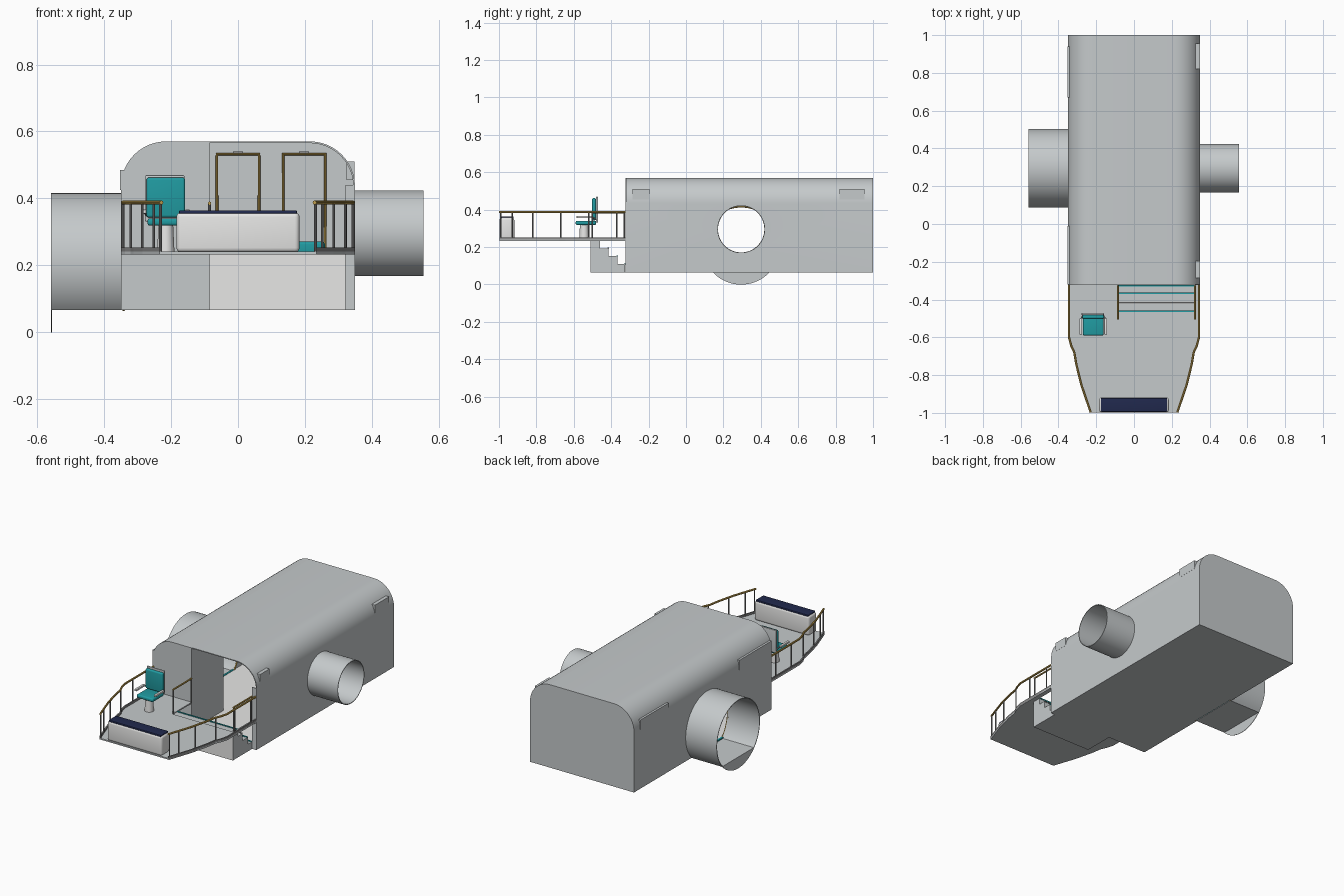
import bpy, bmesh, math
from mathutils import Vector, Matrix

if "Cube" in bpy.data.objects:
    bpy.data.objects.remove(bpy.data.objects["Cube"])

def mat(name, r, g, b):
    m = bpy.data.materials.new(name)
    m.diffuse_color = (r, g, b, 1)
    m.use_nodes = True
    m.node_tree.nodes["Principled BSDF"].inputs["Base Color"].default_value = m.diffuse_color
    return m

GREY = mat("hull grey", .56, .59, .60)
WHITE = mat("white", .85, .85, .84)
TEAL = mat("teal", .015, .33, .36)
NAVY = mat("navy", .015, .022, .075)
GOLD = mat("gold", .55, .36, .08)
STEEL = mat("steel grey", .25, .25, .25)

def finish(name, bm, m):
    bmesh.ops.recalc_face_normals(bm, faces=bm.faces)
    me = bpy.data.meshes.new(name)
    bm.to_mesh(me)
    bm.free()
    ob = bpy.data.objects.new(name, me)
    bpy.context.collection.objects.link(ob)
    me.materials.append(m)
    return ob

def select(ob):
    bpy.ops.object.select_all(action='DESELECT')
    ob.select_set(True)
    bpy.context.view_layer.objects.active = ob

def smooth(ob, deg=35):
    select(ob)
    bpy.ops.object.shade_smooth_by_angle(angle=math.radians(deg))
    return ob

def box(name, x, y, z, m, bevel=0):
    bm = bmesh.new()
    bmesh.ops.create_cube(bm, size=1)
    for v in bm.verts:
        v.co = [(a + b) / 2 + c * (b - a) for (a, b), c in zip((x, y, z), v.co)]
    if bevel:
        bmesh.ops.bevel(bm, geom=bm.edges[:], offset=bevel, segments=4, profile=.5, affect='EDGES')
    ob = finish(name, bm, m)
    return smooth(ob, 50) if bevel else ob

def extrude(name, pts, axis, lo, hi, m):
    """Extrude a 2D outline along an axis: 0 = x (y,z), 1 = y (x,z), 2 = z (x,y)."""
    bm = bmesh.new()
    def co(p, d):
        c = list(p)
        c.insert(axis, d)
        return c
    f = bm.faces.new([bm.verts.new(co(p, lo)) for p in pts])
    r = bmesh.ops.extrude_face_region(bm, geom=[f])
    for v in r["geom"]:
        if isinstance(v, bmesh.types.BMVert):
            v.co[axis] = hi
    return finish(name, bm, m)

def rod(name, pts, r, m, sides=2):
    cu = bpy.data.curves.new(name, 'CURVE')
    cu.dimensions = '3D'
    cu.bevel_depth, cu.bevel_resolution, cu.use_fill_caps = r, sides, True
    sp = cu.splines.new('POLY')
    sp.points.add(len(pts) - 1)
    for p, c in zip(sp.points, pts):
        p.co = (*c, 1)
    cu.materials.append(m)
    ob = bpy.data.objects.new(name, cu)
    bpy.context.collection.objects.link(ob)
    select(ob)
    bpy.ops.object.convert(target='MESH')
    return smooth(ob)

def circle(cy, cz, r, n=64, a0=0, a1=2 * math.pi, ends=0):
    return [(cy + r * math.cos(a0 + (a1 - a0) * i / n), cz + r * math.sin(a0 + (a1 - a0) * i / n))
            for i in range(n + ends)]

def cut(ob, cutter):
    md = ob.modifiers.new("cut", 'BOOLEAN')
    md.object, md.operation, md.solver = cutter, 'DIFFERENCE', 'EXACT'
    select(ob)
    bpy.ops.object.modifier_apply(modifier="cut")
    bpy.data.objects.remove(cutter)

# ---- cabin hull: hollow shell, open at the front, with two round doorways
def arch(t, xmax=None):
    w, top, r = .35 - t, .57 - t, .135 - t
    right = circle(w - r, top - r, r, 12, 0, math.pi / 2, 1)
    left = [(-x, z) for x, z in reversed(right)]
    if xmax is not None:
        right = [(xmax, .065), (xmax, top)]
    else:
        right = [(w, .065 + t)] + right
    return right + left + [(-w, .065 + t)]

CY = .295
LZ, LR, RZ, RR = .207, .208, .295, .128
hull = extrude("cabin_hull", arch(0), 1, -.32, 1, GREY)
cut(hull, extrude("hollow", arch(.005), 1, -.4, .995, GREY))
cut(hull, extrude("left_hole", circle(CY, LZ, LR - .004), 0, -.38, -.34, GREY))
cut(hull, extrude("right_hole", circle(CY, RZ, RR - .004), 0, .34, .38, GREY))
smooth(hull)
box("cabin_floor", (-.344, .344), (-.319, .994), (.07, .073), WHITE)
extrude("front_panel", arch(0, -.085), 1, -.324, -.319, GREY)
box("front_jamb", (.322, .35), (-.324, -.319), (.065, .44), GREY)
box("cabin_partition", (-.09, -.085), (-.32, -.02), (.07, .566), GREY)

# ---- docking tubes on both sides
def tube(name, cz, r, x0, x1, a0, a1, closed):
    n = 64
    outer = circle(CY, cz, r, n, a0, a1, 1)
    inner = circle(CY, cz, r - .004, n, a0, a1, 1)
    bm = bmesh.new()
    rows = [[bm.verts.new((x, *p)) for p in ring]
            for ring, x in ((outer, x0), (outer, x1), (inner, x1), (inner, x0))]
    for k in range(4):
        a, b = rows[k], rows[(k + 1) % 4]
        for i in range(n):
            bm.faces.new((a[i], a[i + 1], b[i + 1], b[i]))
    if closed:
        bmesh.ops.remove_doubles(bm, verts=bm.verts, dist=1e-5)
    return smooth(finish(name, bm, GREY))

tube("right_tube", RZ, RR, .347, .555, 0, 2 * math.pi, True)
s = math.asin((LZ - .065) / LR)
tube("left_tube", LZ, LR, -.559, -.347, -s, math.pi + s, False)
half = LR * math.cos(s)
box("left_tube_floor", (-.559, -.345), (CY - half, CY + half), (.065, .068), GREY)
extrude("left_tube_sill", circle(CY, LZ, LR, 20, math.pi + s, 2 * math.pi - s, 1),
        0, -.559, -.556, GREY)
box("left_threshold", (-.352, -.34), (CY - half, CY + half), (.068, .075), TEAL)
rod("left_door_ring", [(-.342, *p) for p in circle(CY, LZ, LR, 48, -s, math.pi + s, 1)], .004, GOLD)
rod("right_door_ring", [(.342, *p) for p in circle(CY, RZ, RR, 48, ends=1)], .004, GOLD)

# ---- raised plates along the shoulders of the hull
for i, (a, b) in enumerate([(-.285, -.195), (.82, .955)]):
    box(f"right_vent_{i}", (.325, .349), (a, b), (.455, .51), GREY)
for i, (a, b) in enumerate([(-.32, -.01), (.67, .94)]):
    box(f"left_vent_{i}", (-.353, -.335), (a, b), (.425, .485), GREY)

# ---- cabin interior: framed doors and a bench
for i, x in enumerate((0, .198)):
    w = .063
    rod(f"door_frame_{i}", [(x - w, .985, .073), (x - w, .985, .532), (x + w, .985, .532),
                            (x + w, .985, .073)], .005, GOLD)
    box(f"door_lamp_{i}", (x - .015, x + .015), (.975, .99), (.534, .54), STEEL)
box("bench_base", (.14, .26), (.5, .8), (.073, .23), WHITE)
box("bench_cushion", (.13, .26), (.49, .81), (.23, .27), TEAL, .008)

# ---- foredeck with a notch for the stairwell
side = [(.35, -.32), (.35, -.6), (.338, -.645), (.322, -.68), (.312, -.74), (.285, -.85), (.235, -.998)]
notch = [(-.085, -.32), (-.085, -.51), (.322, -.51), (.322, -.32)]
extrude("foredeck", notch + side + [(-x, y) for x, y in reversed(side)], 2, .232, .24, GREY)

# ---- stairs down into the cabin
steps = [(-.32, .065), (-.51, .065), (-.51, .235)]
ys = [-.46, -.415, -.365, -.325]
for i, y in enumerate(ys):
    steps += [(y, .235 - .042 * i), (y, .193 - .042 * i)]
steps += [(-.32, .067)]
stairs = extrude("stairwell", steps, 0, -.085, .322, WHITE)
stairs.data.materials.append(GREY)
for p in stairs.data.polygons:
    if p.normal.y > -.5:
        p.material_index = 1
for i, y in enumerate(ys):
    z = .235 - .042 * i
    box(f"step_edge_{i}", (-.084, .321), (y - .006, y + .002), (z - .003, z + .004),
        STEEL if i == 1 else TEAL)
for n, x in (("left", -.085), ("right", .322)):
    rod(f"{n}_stair_rail", [(x, -.505, .385), (x, -.325, .385)], .005, GOLD)
    for k, y in enumerate((-.5, -.33)):
        rod(f"{n}_stair_post_{k}", [(x, y, .235), (x, y, .385)], .004, STEEL)

# ---- side railings and kerbs, mirrored
for n, sx in (("left", -1), ("right", 1)):
    path = [(sx * (x - .006), y) for x, y in side]
    rod(f"{n}_handrail", [(*p, .387) for p in path], .006, GOLD)
    bm = bmesh.new()
    rows = [[bm.verts.new((sx * (x - d), y, z)) for x, y in side]
            for d, z in ((0, .234), (0, .252), (.008, .252), (.008, .234))]
    for k in range(4):
        for i in range(len(side) - 1):
            a, b = rows[k], rows[(k + 1) % 4]
            bm.faces.new((a[i], a[i + 1], b[i + 1], b[i]))
    finish(f"{n}_kerb", bm, STEEL)
    for k, y in enumerate((-.37, -.52, -.67, -.82, -.93, -.99)):
        for (xa, ya), (xb, yb) in zip(side, side[1:]):
            if yb <= y <= ya:
                x = sx * (xa + (xb - xa) * (y - ya) / (yb - ya) - .006)
        rod(f"{n}_post_{k}", [(x, y, .24), (x, y, .387)], .004, STEEL)

# ---- bow sofa
box("sofa_body", (-.184, .184), (-.998, -.918), (.238, .358), WHITE, .014)
box("sofa_cushion", (-.176, .176), (-.994, -.922), (.352, .364), NAVY, .004)

# ---- pilot chair
CX = -.216
bm = bmesh.new()
bmesh.ops.create_cone(bm, cap_ends=True, segments=32, radius1=.026, radius2=.022, depth=.085,
                      matrix=Matrix.Translation(Vector((CX, -.545, .28))))
smooth(finish("chair_pedestal", bm, WHITE))
box("chair_seat", (CX - .055, CX + .055), (-.59, -.48), (.318, .34), TEAL, .008)
back = box("chair_back", (CX - .058, CX + .058), (-.502, -.482), (.342, .462), TEAL, .008)
shell = box("chair_shell", (CX - .062, CX + .056), (-.482, -.47), (.33, .469), GREY, .004)
for n, sx in (("left", -1), ("right", 1)):
    a, b = sorted((CX + sx * .058, CX + sx * .073))
    box(f"{n}_armrest", (a, b), (-.585, -.5), (.354, .366), WHITE, .003)
    rod(f"{n}_arm_bracket", [(CX + sx * .066, -.505, .36), (CX + sx * .05, -.477, .345)], .004, STEEL)
